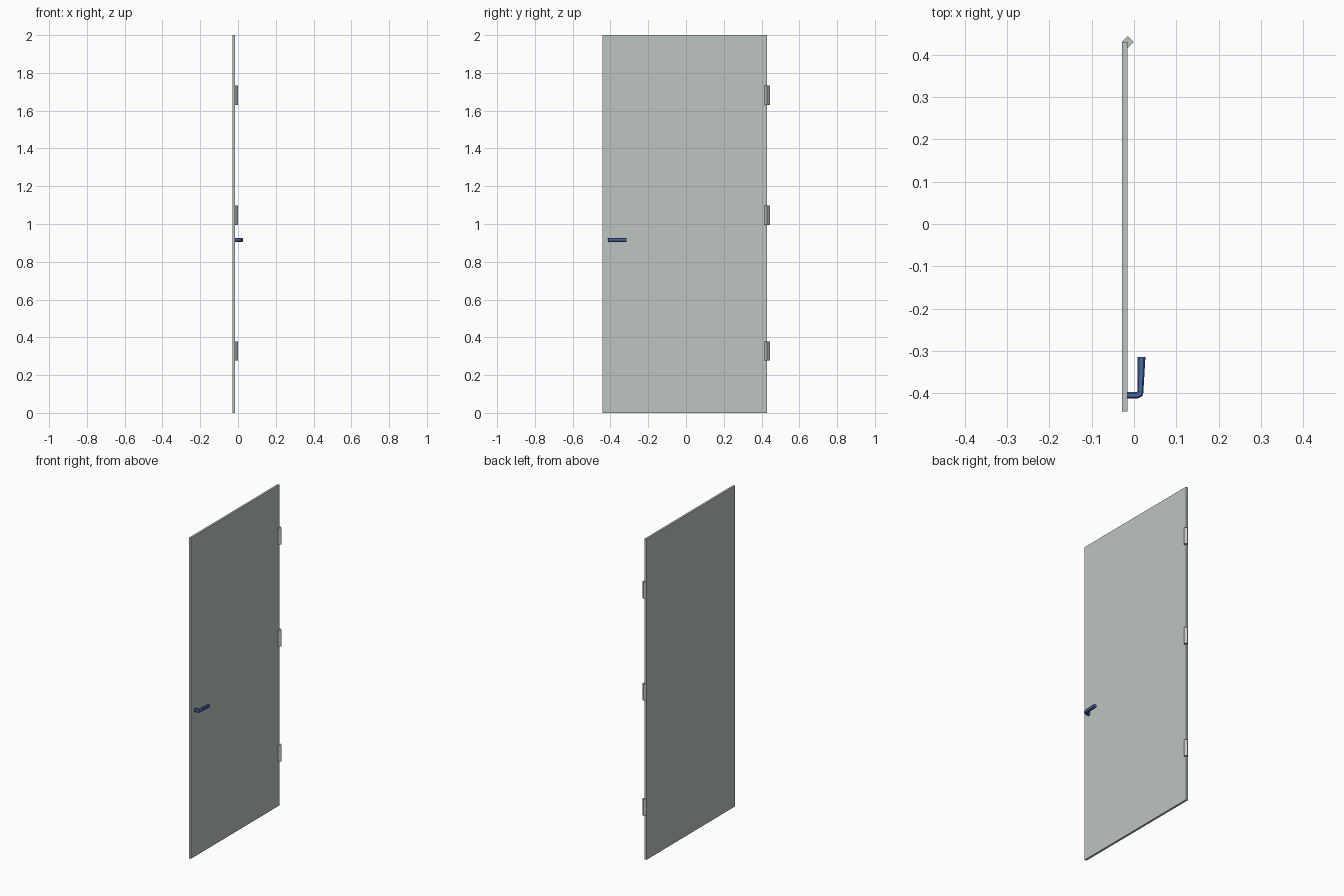
import bpy, bmesh, math
from mathutils import Matrix

if "Cube" in bpy.data.objects:
    bpy.data.objects.remove(bpy.data.objects["Cube"])


def material(name, rgb):
    m = bpy.data.materials.new(name)
    m.diffuse_color = (*rgb, 1)
    m.use_nodes = True
    m.node_tree.nodes["Principled BSDF"].inputs["Base Color"].default_value = m.diffuse_color
    return m


GREY = material("pale_grey_green", (0.51, 0.56, 0.52))
BLUE = material("handle_blue", (0.065, 0.14, 0.40))


def finish(name, bm, mat):
    bmesh.ops.recalc_face_normals(bm, faces=bm.faces)
    me = bpy.data.meshes.new(name)
    bm.to_mesh(me)
    bm.free()
    me.materials.append(mat)
    ob = bpy.data.objects.new(name, me)
    bpy.context.collection.objects.link(ob)
    return ob


# door panel
X0, X1, Y0, Y1 = -0.028, -0.015, -0.443, 0.43
bm = bmesh.new()
bmesh.ops.create_cube(bm, size=1, matrix=Matrix.Translation(((X0 + X1) / 2, (Y0 + Y1) / 2, 1))
                      @ Matrix.Diagonal((X1 - X0, Y1 - Y0, 2, 1)))
finish("door_panel", bm, GREY)

# four-sided hinge barrels centred on the panel's rear corner
for name, z in (("lower", 0.328), ("middle", 1.046), ("upper", 1.682)):
    bm = bmesh.new()
    # turned so the corners point along x and y
    bmesh.ops.create_cube(bm, size=1, matrix=Matrix.Translation((X1, Y1, z))
                          @ Matrix.Rotation(math.pi / 4, 4, 'Z')
                          @ Matrix.Diagonal((0.02, 0.02, 0.102, 1)))
    finish(name + "_hinge", bm, GREY)

# lever handle: chamfered rectangle swept along pairs of inner / outer edge points
path = [((-0.016, -0.397), (-0.016, -0.412)),
        ((0.006, -0.397), (0.008, -0.412)),
        ((0.008, -0.395), (0.019, -0.407)),
        ((0.008, -0.392), (0.022, -0.398)),
        ((0.008, -0.314), (0.027, -0.314))]
section = [(0, -0.6), (0.2, -1), (0.8, -1), (1, -0.6),
           (1, 0.6), (0.8, 1), (0.2, 1), (0, 0.6)]
bm = bmesh.new()
rings = [[bm.verts.new((a[0] + (b[0] - a[0]) * t, a[1] + (b[1] - a[1]) * t, 0.916 + 0.0105 * h))
          for t, h in section] for a, b in path]
for r, s in zip(rings, rings[1:]):
    for i in range(8):
        j = (i + 1) % 8
        bm.faces.new((r[i], r[j], s[j], s[i]))
bm.faces.new(rings[0])
bm.faces.new(rings[-1])
finish("lever_handle", bm, BLUE)
